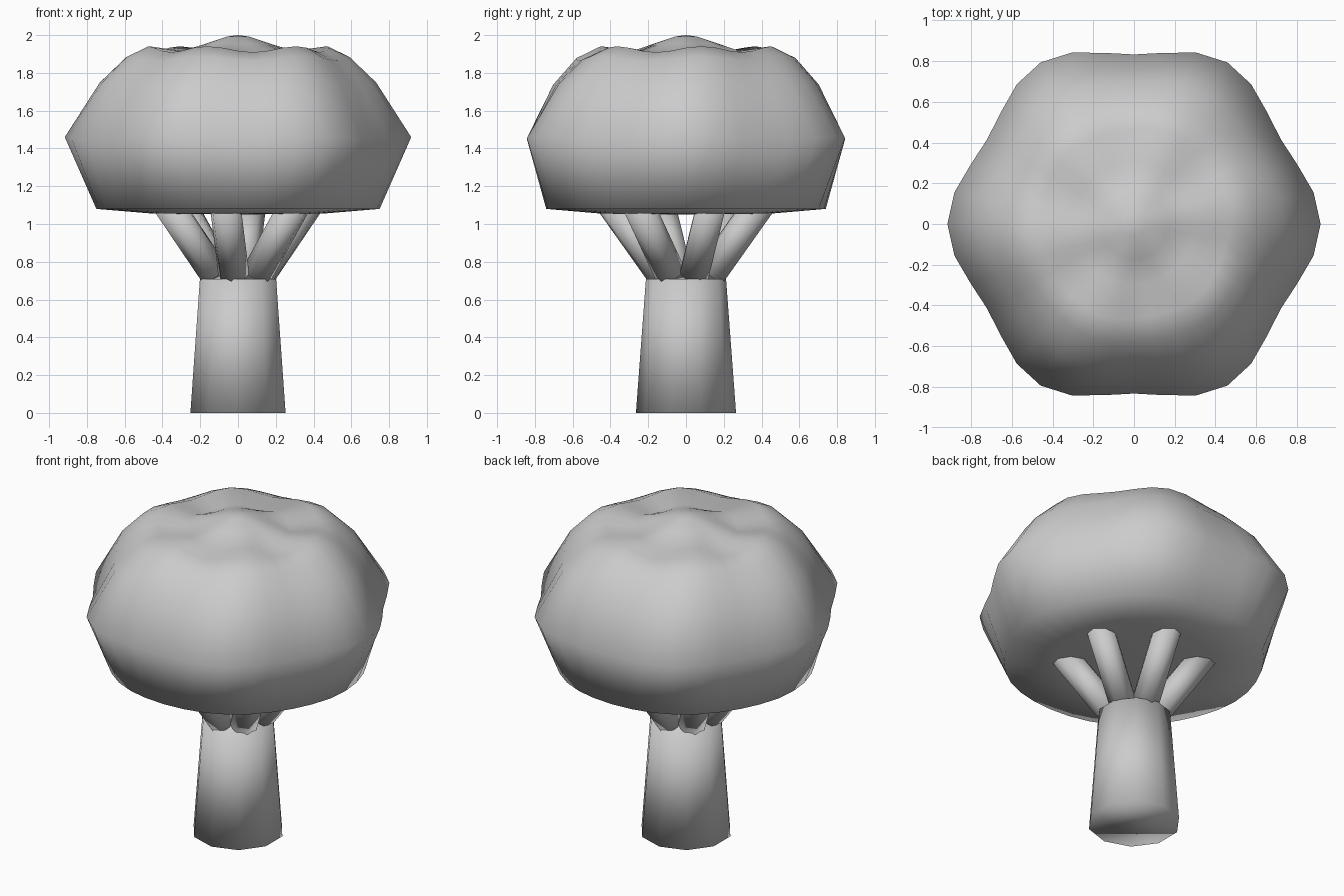
import bpy, bmesh, math
from mathutils import Vector

if "Cube" in bpy.data.objects:
    bpy.data.objects.remove(bpy.data.objects["Cube"])

grey = bpy.data.materials.new("plain grey")
grey.diffuse_color = (0.6, 0.6, 0.6, 1)
grey.use_nodes = True
grey.node_tree.nodes["Principled BSDF"].inputs["Base Color"].default_value = grey.diffuse_color


def finish(bm, name):
    bmesh.ops.recalc_face_normals(bm, faces=bm.faces)
    for f in bm.faces:
        f.smooth = True
    mesh = bpy.data.meshes.new(name)
    bm.to_mesh(mesh)
    bm.free()
    mesh.materials.append(grey)
    obj = bpy.data.objects.new(name, mesh)
    bpy.context.collection.objects.link(obj)
    return obj


def loft(name, rings, poles=(None, None)):
    """Skin a list of rings of points; close each end with a pole or a flat cap."""
    bm = bmesh.new()
    loops = [[bm.verts.new(p) for p in ring] for ring in rings]
    n = len(loops[0])
    for a, b in zip(loops, loops[1:]):
        for i in range(n):
            j = (i + 1) % n
            bm.faces.new((a[i], a[j], b[j], b[i]))
    for loop, pole in zip((loops[0], loops[-1]), poles):
        if pole is None:
            bm.faces.new(loop)
        else:
            tip = bm.verts.new(pole)
            for i in range(n):
                bm.faces.new((loop[i], loop[(i + 1) % n], tip))
    return finish(bm, name)


# Trunk: tapered ten-sided column
def circle(r, z, n=10, turn=math.pi / 2):
    return [(r * math.cos(turn + math.tau * i / n),
             r * math.sin(turn + math.tau * i / n), z) for i in range(n)]


loft("trunk", [circle(0.265, 0), circle(0.212, 0.71)])

# Branches: six leaning limbs fanning out under the crown
for k in range(6):
    az = math.radians(20 + 60 * k)
    out = Vector((math.cos(az), math.sin(az), 0))
    side = Vector((-math.sin(az), math.cos(az), 0))
    start = out * 0.13 + Vector((0, 0, 0.735))
    end = out * 0.40 + Vector((0, 0, 1.11))
    across = side.cross((end - start).normalized())
    rings = []
    for c in (start, end):
        rings.append([c + 0.083 * (side * math.cos(t) + across * math.sin(t))
                      for t in (math.tau * i / 8 for i in range(8))])
    loft(f"branch_{k + 1}", rings)

# Crown: six-lobed mushroom shape, (radius, radius swell, height, height swell, lobe angle)
profile = [
    (0.45, 0.000, 1.055, 0.000, 0),
    (0.745, 0.005, 1.08, 0.000, 0),
    (0.875, 0.042, 1.45, 0.010, 0),
    (0.715, 0.018, 1.74, 0.010, 4),
    (0.585, 0.010, 1.875, 0.012, 8),
    (0.470, 0.010, 1.925, 0.016, 10),
    (0.300, 0.000, 1.905, 0.012, 10),
    (0.170, 0.000, 1.955, 0.000, 0),
    (0.060, 0.000, 1.992, 0.000, 0),
]
rings = []
for r, dr, z, dz, turn in profile:
    ring = []
    for i in range(36):
        a = math.tau * i / 36
        lobe = math.cos(6 * (a - math.radians(turn)))
        rad = r + dr * lobe
        ring.append((rad * math.cos(a), rad * math.sin(a), z + dz * lobe))
    rings.append(ring)
loft("crown", rings, ((0, 0, 1.05), (0, 0, 2.0)))
